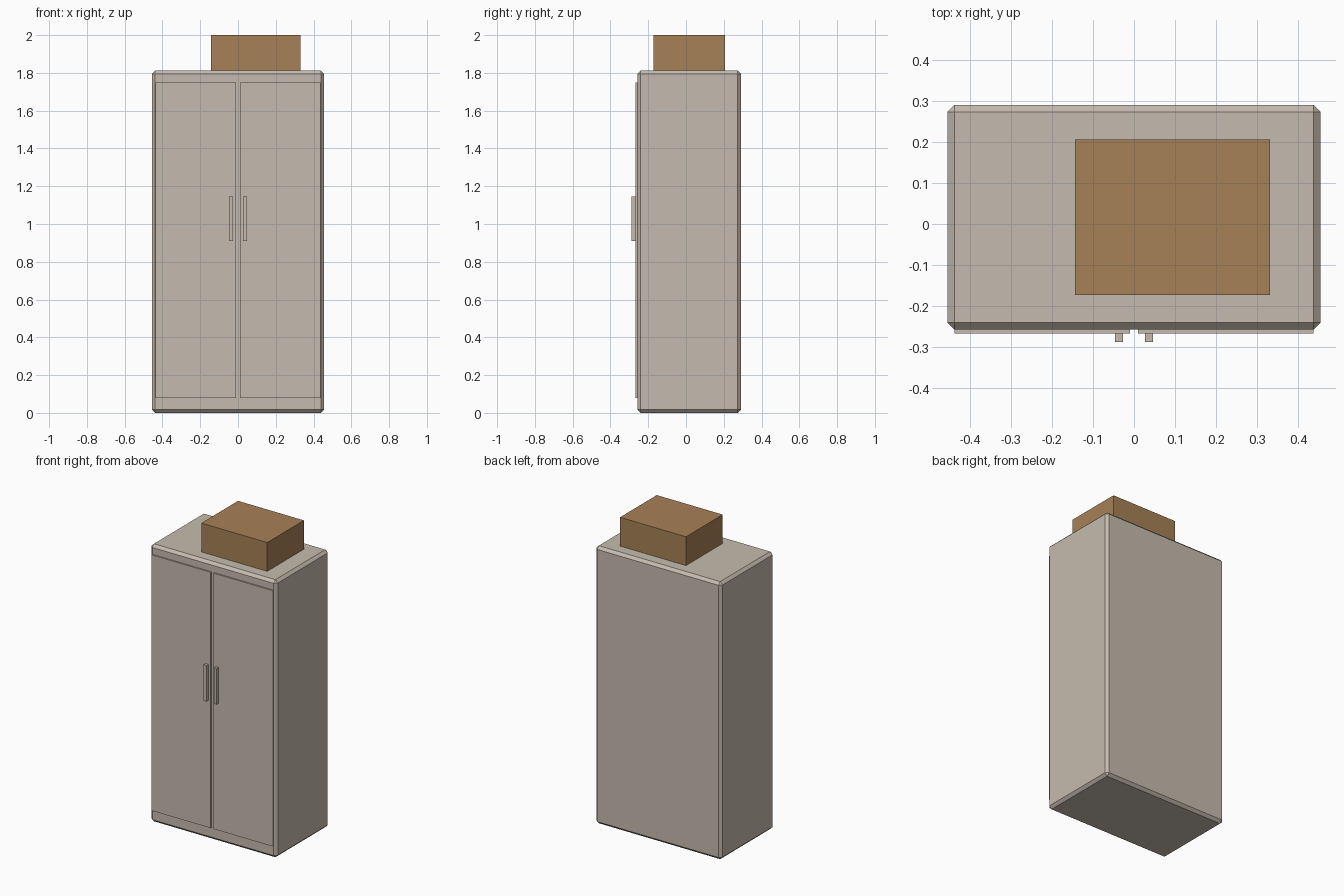
import bpy

if "Cube" in bpy.data.objects:
    bpy.data.objects.remove(bpy.data.objects["Cube"])


def material(name, rgb):
    m = bpy.data.materials.new(name)
    m.diffuse_color = (*rgb, 1)
    m.use_nodes = True
    m.node_tree.nodes["Principled BSDF"].inputs["Base Color"].default_value = m.diffuse_color
    return m


beige = material("warm grey paint", (0.56, 0.50, 0.425))
brown = material("cardboard brown", (0.39, 0.22, 0.095))


def box(name, lo, hi, mat, chamfer=0):
    """Box between two corners, with an optional flat chamfer on all edges."""
    bpy.ops.mesh.primitive_cube_add(
        size=1, location=[(a + b) / 2 for a, b in zip(lo, hi)])
    ob = bpy.context.object
    ob.name = name
    ob.scale = [b - a for a, b in zip(lo, hi)]
    bpy.ops.object.transform_apply(location=False, rotation=False, scale=True)
    ob.data.materials.append(mat)
    if chamfer:
        mod = ob.modifiers.new("chamfer", 'BEVEL')
        mod.width = chamfer
        mod.segments = 1
    return ob


# Cabinet with chamfered edges
box("cabinet_body", (-0.456, -0.258, 0), (0.456, 0.291, 1.812), beige, 0.0175)

# Mirrored doors and pull handles
for side, s in (("left", -1), ("right", 1)):
    for part, x0, x1, y0, y1, z0, z1 in (
            ("door", 0.01, 0.438, -0.267, -0.25, 0.08, 1.75),
            ("handle", 0.027, 0.047, -0.288, -0.266, 0.91, 1.145)):
        xs = sorted((s * x0, s * x1))
        box(f"{side}_{part}", (xs[0], y0, z0), (xs[1], y1, z1), beige)

# Storage box resting on the top
box("storage_box", (-0.144, -0.173, 1.812), (0.332, 0.206, 2.0), brown)
